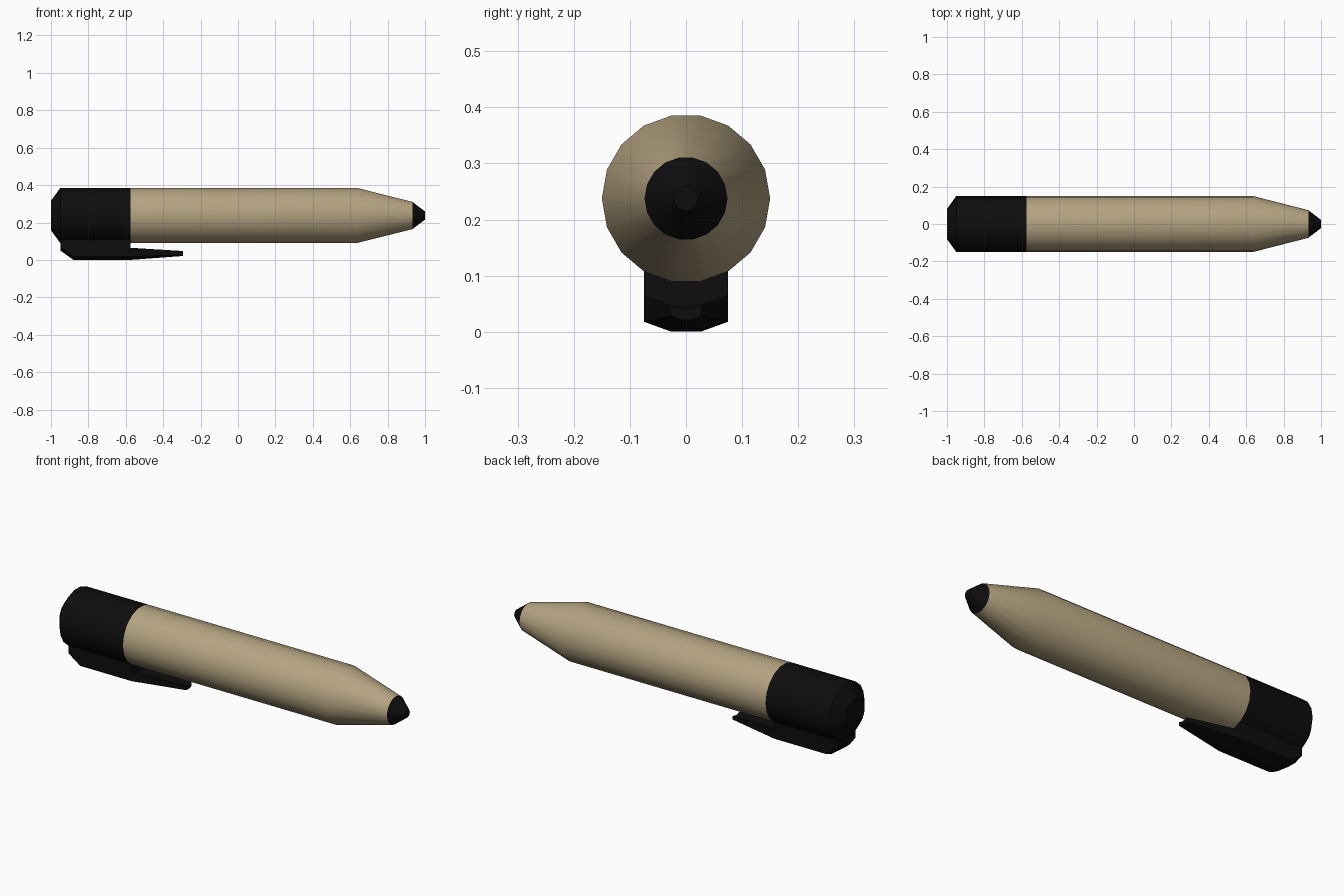
import bpy, bmesh
from math import cos, sin, radians

if "Cube" in bpy.data.objects:
    bpy.data.objects.remove(bpy.data.objects["Cube"])

ZC, R, SIDES = 0.2375, 0.15, 18


def material(name, rgb):
    m = bpy.data.materials.new(name)
    m.diffuse_color = (*rgb, 1)
    m.use_nodes = True
    m.node_tree.nodes["Principled BSDF"].inputs["Base Color"].default_value = m.diffuse_color
    return m


TAN = material("tan_plastic", (0.46, 0.37, 0.22))
BLACK = material("black_plastic", (0.004, 0.004, 0.004))


def loft(name, rings, mat, start=True, end=True):
    """Skin a list of closed rings, with optional end faces."""
    bm = bmesh.new()
    loops = [[bm.verts.new(p) for p in ring] for ring in rings]
    n = len(loops[0])
    for a, b in zip(loops, loops[1:]):
        for i in range(n):
            j = (i + 1) % n
            bm.faces.new((a[i], a[j], b[j], b[i]))
    if start:
        bm.faces.new(loops[0])
    if end:
        bm.faces.new(loops[-1])
    bmesh.ops.recalc_face_normals(bm, faces=bm.faces)
    # open tubes: make sure the faces look outward from the pen axis
    if not (start and end):
        f = max(bm.faces, key=lambda f: f.calc_center_median().z)
        if f.normal.z < 0:
            bmesh.ops.reverse_faces(bm, faces=bm.faces)
    me = bpy.data.meshes.new(name)
    bm.to_mesh(me)
    bm.free()
    me.materials.append(mat)
    ob = bpy.data.objects.new(name, me)
    bpy.context.collection.objects.link(ob)
    bpy.ops.object.select_all(action='DESELECT')
    ob.select_set(True)
    bpy.context.view_layer.objects.active = ob
    bpy.ops.object.shade_smooth_by_angle(angle=radians(30))
    return ob


def circle(x, r):
    step = radians(360 / SIDES)
    return [(x, r * cos(k * step), ZC + r * sin(k * step)) for k in range(SIDES)]


def lathe(name, profile, mat, start, end):
    return loft(name, [circle(x, r) for x, r in profile], mat, start, end)


# Pen: end cap, barrel and point share one axis
lathe("end_cap", [(-1, 0.08), (-0.95, R), (-0.575, R)], BLACK, True, False)
lathe("barrel", [(-0.575, R), (0.635, R), (0.932, 0.074)], TAN, False, False)
lathe("tip", [(0.932, 0.074), (1, 0.022)], BLACK, False, True)

# Clip cross-section follows the lowest three facets of the cap
YI, YO = R * sin(radians(10)), R * sin(radians(30))
RISE = R * (cos(radians(10)) - cos(radians(30)))


def clip_ring(x, bottom, top, s=1.0):
    low = [(-YO, bottom + RISE * s), (-YI, bottom), (YI, bottom), (YO, bottom + RISE * s)]
    high = [(YO, top + RISE * s), (YI, top), (-YI, top), (-YO, top + RISE * s)]
    return [(x, y * s, z) for y, z in low + high]


# Clip: block under the cap, then a tapering arm
SEAT = 0.095
loft("clip_base", [clip_ring(-0.95, 0.05, SEAT), clip_ring(-0.88, 0, SEAT),
                   clip_ring(-0.575, 0, SEAT)], BLACK)
loft("clip_arm", [clip_ring(-0.575, 0, 0.047),
                  clip_ring(-0.295, 0.021, 0.041, 0.37)], BLACK)
